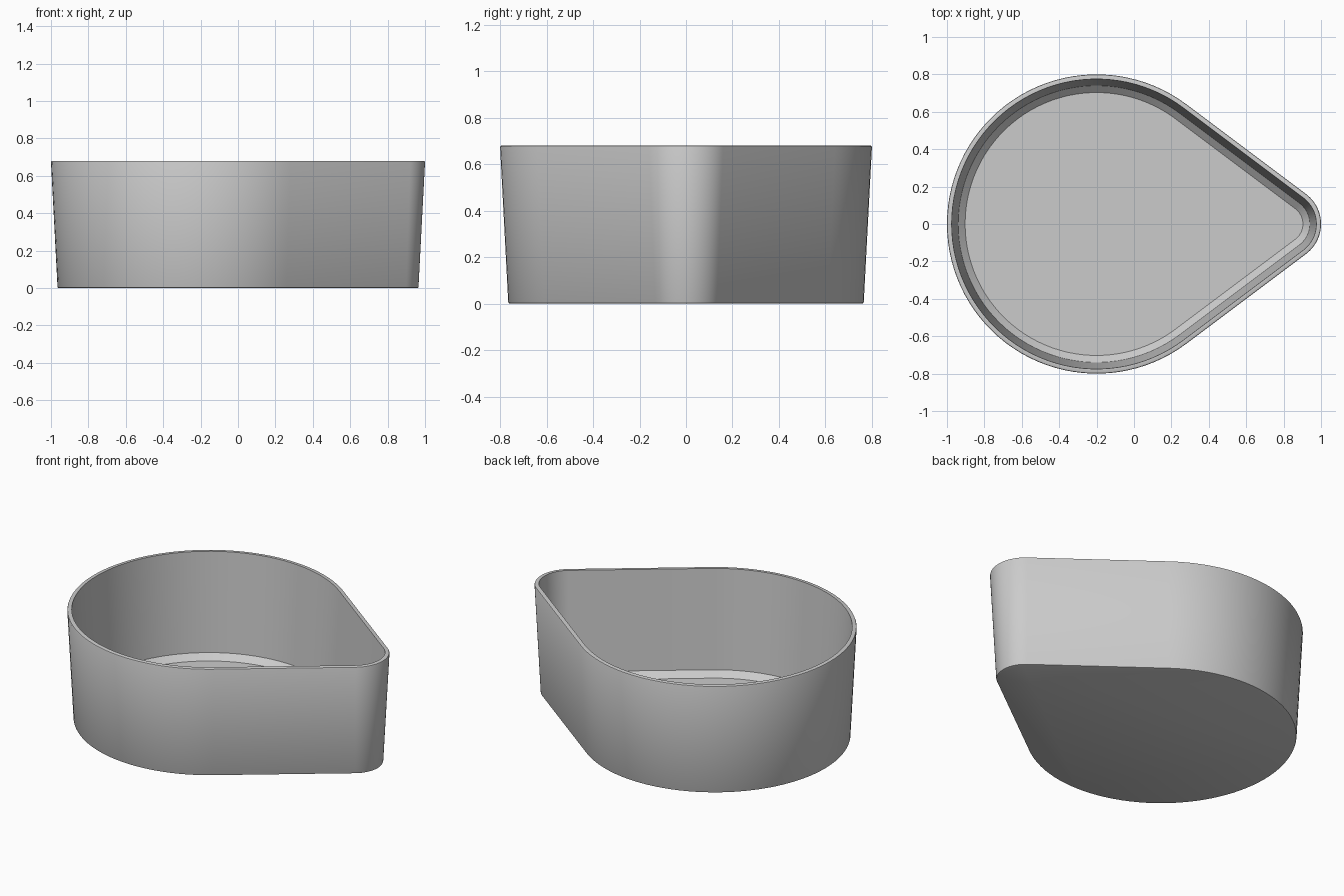
import bpy, bmesh, math

if "Cube" in bpy.data.objects:
    bpy.data.objects.remove(bpy.data.objects["Cube"])

# Teardrop outline: a large circle and a small tip circle joined by tangents
BIG_X, BIG_R = -0.2, 0.8
TIP_X, TIP_R = 0.8, 0.2
TANGENT = math.acos((BIG_R - TIP_R) / (TIP_X - BIG_X))
BIG_STEPS, TIP_STEPS = 72, 28


def teardrop(inset):
    pts = []
    for i in range(TIP_STEPS + 1):
        a = -TANGENT + 2 * TANGENT * i / TIP_STEPS
        r = TIP_R - inset
        pts.append((TIP_X + r * math.cos(a), r * math.sin(a)))
    for i in range(BIG_STEPS + 1):
        a = TANGENT + 2 * (math.pi - TANGENT) * i / BIG_STEPS
        r = BIG_R - inset
        pts.append((BIG_X + r * math.cos(a), r * math.sin(a)))
    return pts


# Wall section as (inset, height), from the underside over the rim to the floor
section = [
    (0.042, 0.0), (0.037, 0.002), (0.035, 0.007),   # rounded foot
    (0.0, 0.673), (0.002, 0.678), (0.007, 0.68),    # drafted wall, rounded lip
    (0.025, 0.68),                                  # flat rim
    (0.060, 0.065), (0.097, 0.03),                  # inner wall, floor chamfer
]

bm = bmesh.new()
rings = [[bm.verts.new((x, y, z)) for x, y in teardrop(inset)] for inset, z in section]
for low, high in zip(rings, rings[1:]):
    n = len(low)
    for i in range(n):
        j = (i + 1) % n
        bm.faces.new((low[i], low[j], high[j], high[i]))
bm.faces.new(rings[0][::-1])   # underside
bm.faces.new(rings[-1])        # floor

mesh = bpy.data.meshes.new("teardrop_tray")
bm.to_mesh(mesh)
bm.free()
tray = bpy.data.objects.new("teardrop_tray", mesh)
bpy.context.collection.objects.link(tray)

# Single plain grey
grey = bpy.data.materials.new("plain grey")
grey.diffuse_color = (0.6, 0.6, 0.6, 1)
grey.use_nodes = True
grey.node_tree.nodes["Principled BSDF"].inputs["Base Color"].default_value = grey.diffuse_color
mesh.materials.append(grey)

bpy.context.view_layer.objects.active = tray
tray.select_set(True)
bpy.ops.object.shade_smooth_by_angle(angle=math.radians(30))
